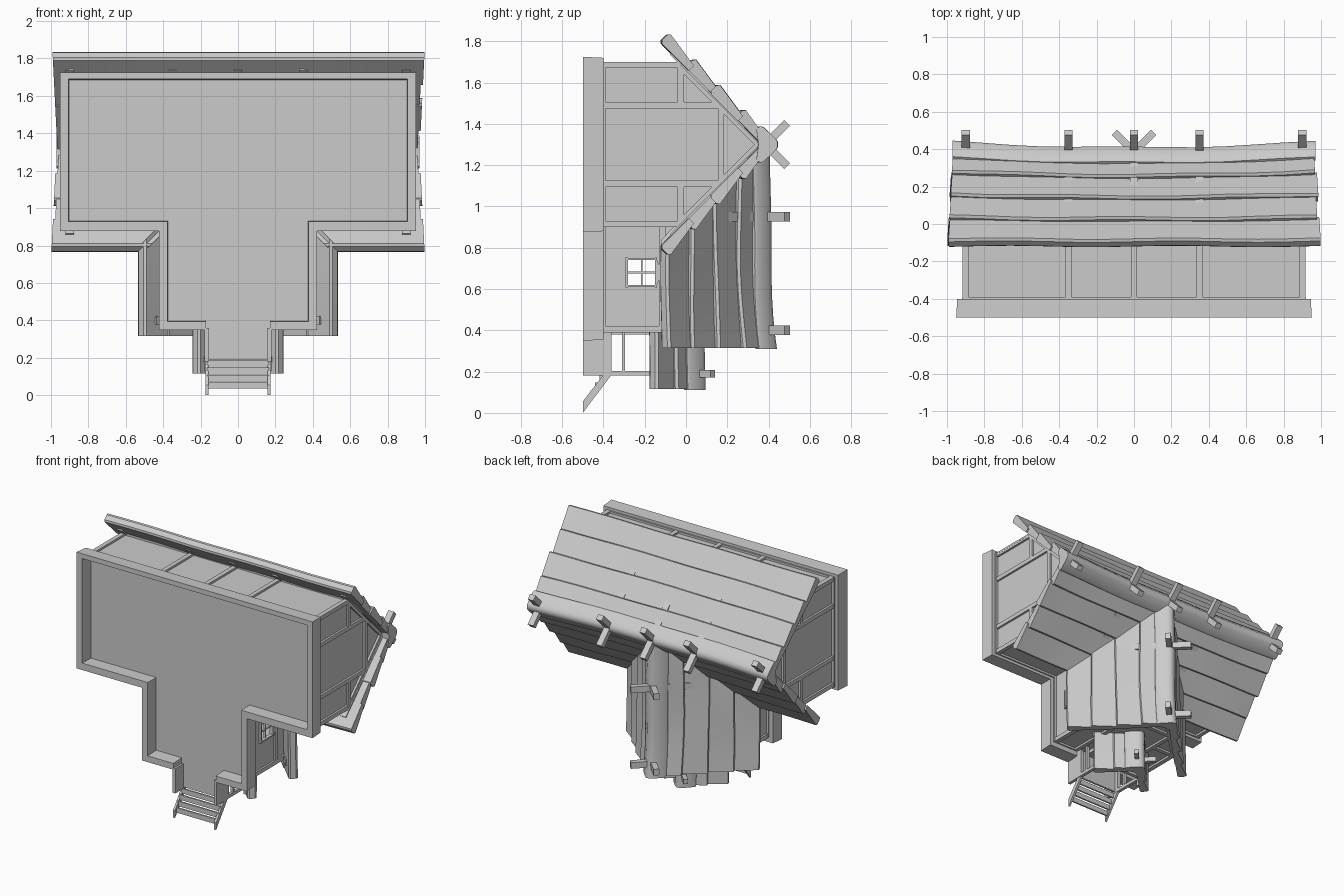
import bpy, bmesh, math
from mathutils import Vector

cube = bpy.data.objects.get("Cube")
if cube:
    bpy.data.objects.remove(cube, do_unlink=True)

grey = bpy.data.materials.new("plain_grey")
grey.use_nodes = True
grey.diffuse_color = (0.6, 0.6, 0.6, 1)
grey.node_tree.nodes["Principled BSDF"].inputs["Base Color"].default_value = (0.6, 0.6, 0.6, 1)

AXES = {"x": lambda a, p, q: (a, p, q),
        "y": lambda a, p, q: (p, a, q),
        "z": lambda a, p, q: (p, q, a)}


def finish(name, bm, smooth=False):
    bmesh.ops.recalc_face_normals(bm, faces=bm.faces)
    mesh = bpy.data.meshes.new(name)
    bm.to_mesh(mesh)
    bm.free()
    mesh.materials.append(grey)
    ob = bpy.data.objects.new(name, mesh)
    bpy.context.collection.objects.link(ob)
    if smooth:
        bpy.ops.object.select_all(action="DESELECT")
        ob.select_set(True)
        bpy.context.view_layer.objects.active = ob
        bpy.ops.object.shade_smooth_by_angle(angle=math.radians(35))
    return ob


def loft(name, rings, smooth=False):
    bm = bmesh.new()
    rows = [[bm.verts.new(p) for p in ring] for ring in rings]
    n = len(rows[0])
    for a, b in zip(rows, rows[1:]):
        for i in range(n):
            j = (i + 1) % n
            bm.faces.new((a[i], a[j], b[j], b[i]))
    bm.faces.new(rows[0])
    bm.faces.new(rows[-1])
    return finish(name, bm, smooth)


def prism(name, pts, a, b, axis):
    f = AXES[axis]
    return loft(name, [[f(t, *p) for p in pts] for t in (a, b)])


def box(name, x, y, z):
    return prism(name, [(x[0], y[0]), (x[1], y[0]), (x[1], y[1]), (x[0], y[1])], z[0], z[1], "z")


def beam(name, p, q, along, w, h):
    # Bar from p to q; "along" is the direction of its width w
    p, q, side = Vector(p), Vector(q), Vector(along)
    up = (q - p).cross(side).normalized() * h / 2
    side = side * w / 2
    return loft(name, [[c + side + up, c - side + up, c - side - up, c + side - up] for c in (p, q)])


def mirrored(x):
    return [tuple(sorted((s * x[0], s * x[1]))) for s in (-1, 1)]


# ---------- roofs ----------
def roof_board(name, pts, lo, hi, place, sag, k):
    steps, rings = 12, []
    for i in range(steps + 1):
        ring = []
        for u, y in pts:
            a, b = lo(u), hi(u)
            t = a + (b - a) * i / steps
            wave = 0.004 * math.sin(7 * t + 2 * k)
            ring.append(place(t, u, y - sag(t) * (y + 0.12) / 0.5 + wave))
        rings.append(ring)
    return loft(name, rings, True)


def board_section(side, ridge, y0, length):
    # Thick rounded lower edge, thin upper edge tucked under the next board
    d, n = Vector((-1, 1)).normalized(), Vector((1, 1)).normalized()
    base = Vector((ridge - y0, y0))
    pts = [base, base - d * 0.01 + n * 0.012, base - d * 0.01 + n * 0.048, base + n * 0.062,
           base + d * length + n * 0.034, base + d * length]
    return [(side * max(p.x, 0), p.y) for p in pts]


def cap_section(ridge):
    half = [(0.075, ridge - 0.03), (0.088, ridge - 0.012), (0.085, ridge + 0.003),
            (0.03, ridge + 0.062), (0.012, ridge + 0.074)]
    return half + [(-u, y) for u, y in reversed(half)] + [(0, ridge - 0.02)]


def roof_side(name, side, eave, ridge, count, lo, hi, place, sag):
    pitch = (ridge - eave) / count
    for k in range(count):
        length = pitch * 1.414 + (0.014 if k < count - 1 else -0.005)
        pts = board_section(side, ridge, eave + pitch * k, length)
        trim = 0.006 * (-1) ** k
        roof_board(name, pts, lo, lambda u: hi(u) + trim, place, sag, k)


def main_place(t, u, y):
    return (t, y, 1.3 + u)


def wing_place(t, u, y):
    return (u, y, t)


def main_sag(t):
    return 0.03 * (1 - min(1, t * t))


def wing_sag(t):
    q = max(0, 1 - (t - 0.31) / 0.5)
    return 0.03 * (1 - q * q)


def flat(t):
    return 0


def main_end(u):
    return 0.965 + 0.05 * abs(u)


roof_side("main_roof_back_board", 1, -0.12, 0.37, 4, lambda u: -main_end(u), main_end, main_place, main_sag)
for s in (-1, 1):
    roof_side("main_roof_front_board", -1, -0.12, 0.37, 4, lambda u: max(0, abs(u) - 0.03), main_end,
              lambda t, u, y: main_place(s * t, u, y), main_sag)
    roof_side("wing_roof_board", s, -0.12, 0.37, 4, lambda u: 0.315, lambda u: 1.32 - abs(u), wing_place, wing_sag)
    roof_side("porch_roof_board", s, -0.18, 0.02, 2, lambda u: 0.115, lambda u: 0.4, wing_place, flat)
roof_board("main_ridge_cap", cap_section(0.37), lambda u: -0.97, lambda u: 0.97, main_place, main_sag, 1)
roof_board("wing_ridge_cap", cap_section(0.37), lambda u: 0.31, lambda u: 1.27, wing_place, wing_sag, 1)
roof_board("porch_ridge_cap", cap_section(0.02), lambda u: 0.11, lambda u: 0.4, wing_place, flat, 1)


# ---------- rafters crossing at the ridge ----------
def rafter_pair(name, place, t, ridge, reach, tail, along, w):
    for s in (-1, 1):
        beam(name, place(t, s * reach, ridge - reach), place(t, -s * tail, ridge + tail), along, w, w * 0.85)


for x in (-0.9, -0.35, 0, 0.35, 0.9):
    rafter_pair("main_rafter", main_place, x, 0.385, 0.45, 0.105, (1, 0, 0), 0.045)
for z in (0.4, 0.95):
    rafter_pair("wing_rafter", wing_place, z, 0.385, 0.45, 0.105, (0, 0, 1), 0.045)
rafter_pair("porch_rafter", wing_place, 0.19, 0.04, 0.19, 0.09, (0, 0, 1), 0.035)


# ---------- gable walls with timber framing ----------
def gable(name, place, inner, face, proud, w):
    wall = [(-w, -0.4), (w, -0.4), (w, -0.02), (0, 0.37), (-w, -0.02)]
    loft(name + "_wall", [[place(t, *p) for p in wall] for t in (inner, face)])

    def timber(part, pts):
        loft(name + part, [[place(t, *p) for p in pts] for t in (face, proud)])

    def rect(part, u0, u1, y0, y1):
        timber(part, [(u0, y0), (u1, y0), (u1, y1), (u0, y1)])

    rect("_cross_beam", -0.205, 0.205, 0.155, 0.185)
    for s in (-1, 1):
        rect("_corner_post", s * (w - 0.015), s * (w + 0.015), -0.4, -0.01)
        rect("_inner_post", s * 0.175, s * 0.205, -0.4, 0.155)
        rect("_side_beam", s * 0.205, s * (w - 0.015), -0.04, -0.01)
        timber("_sloping_beam", [(0, 0.37), (s * 0.385, -0.015), (s * 0.355, -0.025), (0, 0.33)])


for s in (-1, 1):
    gable("main_gable", main_place, s * 0.88, s * 0.9, s * 0.915, 0.385)
gable("wing_gable", wing_place, 0.425, 0.405, 0.39, 0.37)

# ---------- long walls ----------
box("back_wall", (-0.9, 0.9), (-0.4, 0), (1.67, 1.685))
box("back_top_beam", (-0.9, 0.9), (-0.03, 0), (1.685, 1.7))
for x in (-0.9, -0.35, 0, 0.35, 0.9):
    box("back_post", (x - 0.016, x + 0.016), (-0.4, 0), (1.685, 1.7))
for x in mirrored((0.37, 0.9)):
    box("main_front_wall", x, (-0.4, 0), (0.915, 0.93))
    box("main_front_beam", x, (-0.03, 0), (0.9, 0.915))
for x in mirrored((0.885, 0.915)):
    box("main_front_post", x, (-0.4, 0), (0.9, 0.915))

# ---------- wing side walls with open windows ----------
for x in mirrored((0.36, 0.375)):
    box("wing_side_wall", x, (-0.4, -0.01), (0.405, 0.62))
    box("wing_side_wall", x, (-0.4, -0.01), (0.74, 0.92))
    box("wing_side_wall", x, (-0.4, -0.28), (0.62, 0.74))
    box("wing_side_wall", x, (-0.15, -0.01), (0.62, 0.74))
    box("window_bar", x, (-0.28, -0.15), (0.676, 0.684))
    box("window_bar", x, (-0.219, -0.211), (0.62, 0.74))
for x in mirrored((0.375, 0.388)):
    box("wing_corner_post", x, (-0.4, -0.01), (0.39, 0.42))
    box("wing_top_beam", x, (-0.13, -0.1), (0.42, 0.9))
    box("window_sill", x, (-0.292, -0.28), (0.608, 0.752))
    box("window_lintel", x, (-0.15, -0.14), (0.608, 0.752))
    for z in (0.61, 0.74):
        box("window_jamb", x, (-0.28, -0.15), (z, z + 0.01))
    arch = [(-0.14 + 0.015 * math.sin(math.pi * i / 6), 0.62 + 0.02 * i) for i in range(7)]
    prism("window_arch", arch, x[0], x[1] + 0.002, "x")

# ---------- stone footing, hollow underneath, and floor ----------
outer = [(0.17, 0.355), (0.42, 0.355), (0.42, 0.88), (0.945, 0.88), (0.945, 1.72), (0, 1.72)]
inner = [(0, 1.685), (0.9, 1.685), (0.9, 0.93), (0.375, 0.93), (0.375, 0.4), (0.17, 0.4)]
for s in (-1, 1):
    ring = outer + inner
    top = [(s * x, -0.4, z) for x, z in ring]
    base = [(s * x * 1.006, -0.5, 1.1 + (z - 1.1) * 1.008) for x, z in ring]
    loft("footing", [base, top])
floor_half = [(0.17, 0.19), (0.17, 0.39), (0.39, 0.39), (0.39, 0.9), (0.92, 0.9), (0.92, 1.7)]
prism("floor", floor_half + [(-x, z) for x, z in reversed(floor_half)], -0.405, -0.39, "y")

# ---------- door and porch ----------
box("door", (-0.09, 0.09), (-0.39, -0.1), (0.385, 0.405))
for x in mirrored((0.09, 0.11)):
    box("door_post", x, (-0.39, -0.08), (0.38, 0.405))
box("door_head", (-0.11, 0.11), (-0.1, -0.08), (0.38, 0.405))
for x in mirrored((0.155, 0.178)):
    box("porch_footing", x, (-0.5, -0.4), (0.18, 0.36))
    box("porch_post", x, (-0.4, -0.1), (0.18, 0.203))
    box("porch_low_rail", x, (-0.4, -0.36), (0.2, 0.39))
    box("porch_hand_rail", x, (-0.31, -0.295), (0.2, 0.39))
    box("porch_roof_beam", x, (-0.16, -0.135), (0.13, 0.4))
box("porch_tie_beam", (-0.2, 0.2), (-0.14, -0.115), (0.18, 0.203))

# ---------- stairs ----------
for x in mirrored((0.157, 0.173)):
    prism("stair_stringer", [(-0.5, 0), (-0.5, 0.055), (-0.4, 0.185), (-0.36, 0.185)], x[0], x[1], "x")
for i in range(4):
    y = -0.485 + 0.022 * i
    box("stair_tread", (-0.165, 0.165), (y, y + 0.012), (0.035 + 0.038 * i, 0.071 + 0.038 * i))
